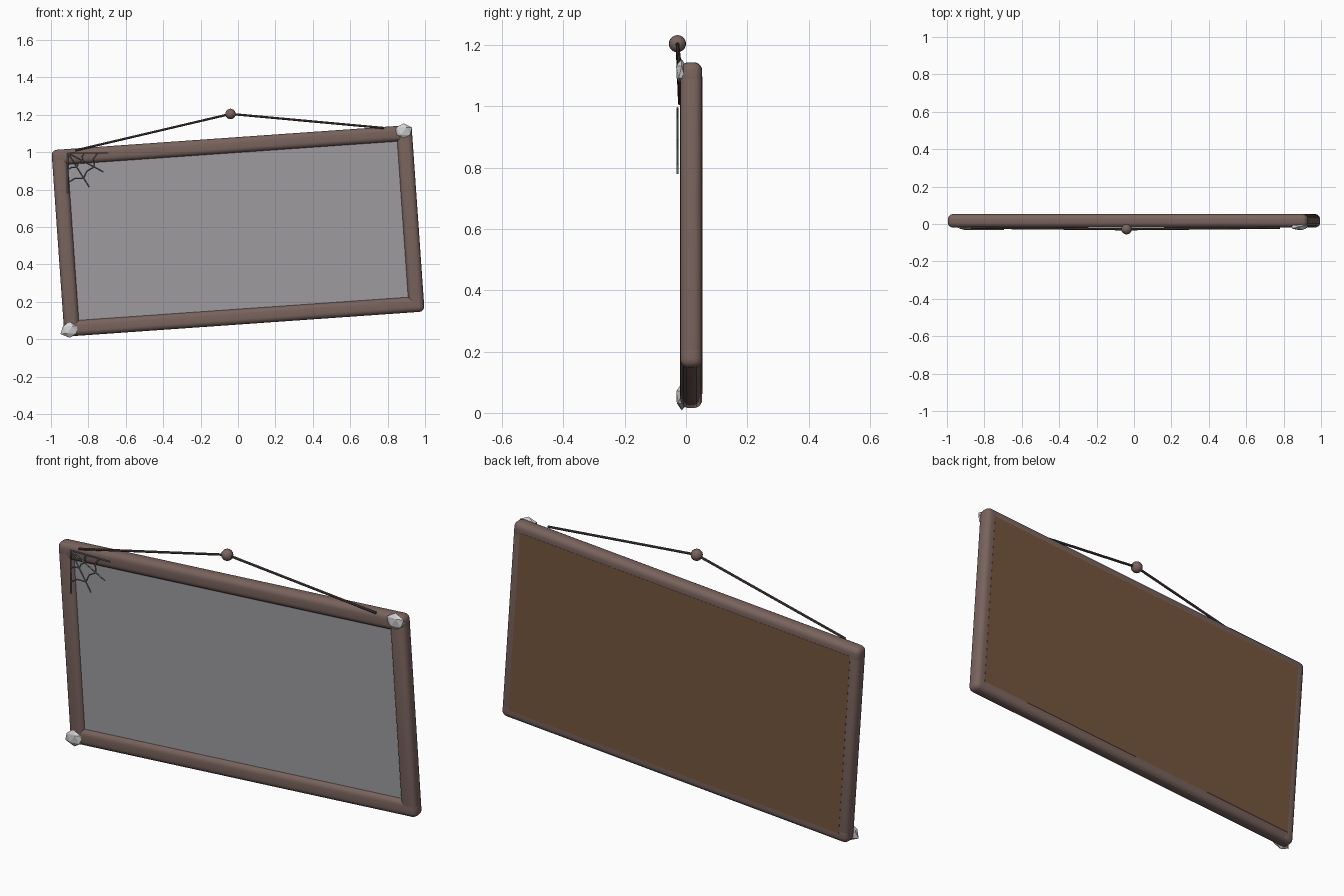
import bpy, bmesh, math, random
from mathutils import Vector, Matrix

random.seed(4)
cube = bpy.data.objects.get("Cube")
if cube:
    bpy.data.objects.remove(cube, do_unlink=True)


def material(name, rgb):
    m = bpy.data.materials.new(name)
    m.use_nodes = True
    m.diffuse_color = (*rgb, 1)
    m.node_tree.nodes["Principled BSDF"].inputs["Base Color"].default_value = (*rgb, 1)
    return m


WOOD = material("dusty brown wood", (0.19, 0.125, 0.11))
BACK = material("backing brown", (0.18, 0.095, 0.05))
GLASS = material("grey glass", (0.34, 0.33, 0.345))
STRING = material("dark string", (0.09, 0.065, 0.06))
WEB = material("web grey", (0.2, 0.21, 0.22))
STONE = material("pale stone", (0.66, 0.65, 0.66))

# The whole picture hangs slightly crooked
W, H, BAR = 1.93, 1.0, 0.084
Y0, Y1 = -0.019, 0.053
TILT = Matrix.Translation((0, 0, 0.58)) @ Matrix.Rotation(math.radians(-4), 4, 'Y')


def finish(bm, name, mat, smooth=False):
    me = bpy.data.meshes.new(name)
    bm.to_mesh(me)
    bm.free()
    me.materials.append(mat)
    ob = bpy.data.objects.new(name, me)
    bpy.context.collection.objects.link(ob)
    if smooth:
        bpy.ops.object.select_all(action='DESELECT')
        ob.select_set(True)
        bpy.context.view_layer.objects.active = ob
        bpy.ops.object.shade_smooth_by_angle(angle=math.radians(35))
    return ob


def box(name, mat, x, z, sx, sz, y0, y1, bevel=0):
    bm = bmesh.new()
    bmesh.ops.create_cube(bm, size=1)
    bmesh.ops.scale(bm, vec=(sx, y1 - y0, sz), verts=bm.verts)
    bmesh.ops.translate(bm, vec=(x, (y0 + y1) / 2, z), verts=bm.verts)
    if bevel:
        bmesh.ops.bevel(bm, geom=bm.edges[:], offset=bevel, segments=5,
                        profile=0.5, affect='EDGES')
    bm.transform(TILT)
    return finish(bm, name, mat, bool(bevel))


def rods(name, mat, pairs, radius, sides=6):
    bm = bmesh.new()
    for a, b in pairs:
        a, b = Vector(a), Vector(b)
        d = b - a
        mx = Matrix.Translation((a + b) / 2) @ d.to_track_quat('Z', 'Y').to_matrix().to_4x4()
        bmesh.ops.create_cone(bm, cap_ends=True, segments=sides, radius1=radius,
                              radius2=radius, depth=d.length, matrix=mx)
    return finish(bm, name, mat, True)


# Rounded frame bars
for side, s in (("bottom", -1), ("top", 1)):
    box(side + "_rail", WOOD, 0, s * (H - BAR) / 2, W, BAR, Y0, Y1, 0.028)
for side, s in (("right", -1), ("left", 1)):
    box(side + "_rail", WOOD, s * (W - BAR) / 2, 0, BAR, H, Y0, Y1, 0.028)

# Glass and backing board
box("glass_pane", GLASS, 0, 0, W - BAR, H - BAR, 0.0, 0.012)
box("backing_board", BACK, 0, 0, W - 0.09, H - 0.09, 0.03, Y1 + 0.001)

# Hanging string and its nail
peak = (-0.04, -0.028, 1.205)
rods("hanging_string", STRING, [((-0.87, -0.02, 1.01), peak), (peak, (0.78, -0.02, 1.13))], 0.006, 8)
bm = bmesh.new()
bmesh.ops.create_uvsphere(bm, u_segments=16, v_segments=10, radius=0.028,
                          matrix=Matrix.Translation(peak))
finish(bm, "nail_head", WOOD, True)

# Cobweb in the upper corner
hub = Vector((-0.91, -0.028, 0.995))
angles = [0, -28, -58, -90]


def spoke(deg, r):
    a = math.radians(deg)
    return hub + Vector((math.cos(a) * r, 0, math.sin(a) * r))


strands = [(hub, spoke(a, 0.215)) for a in angles]
for r in (0.09, 0.16):
    for a, b in zip(angles, angles[1:]):
        sag = spoke((a + b) / 2, r * 0.88)
        strands += [(spoke(a, r), sag), (sag, spoke(b, r))]
rods("cobweb", WEB, strands, 0.0035, 5)

# Faceted stones on two corners
for name, x, z in (("upper_stone", 0.885, 1.112), ("lower_stone", -0.9, 0.05)):
    bm = bmesh.new()
    bmesh.ops.create_icosphere(bm, subdivisions=1, radius=1)
    for v in bm.verts:
        v.co *= random.uniform(0.9, 1.08)
    bm.transform(Matrix.Translation((x, -0.014, z)) @ Matrix.Diagonal((0.052, 0.02, 0.045, 1)))
    finish(bm, name, STONE)
